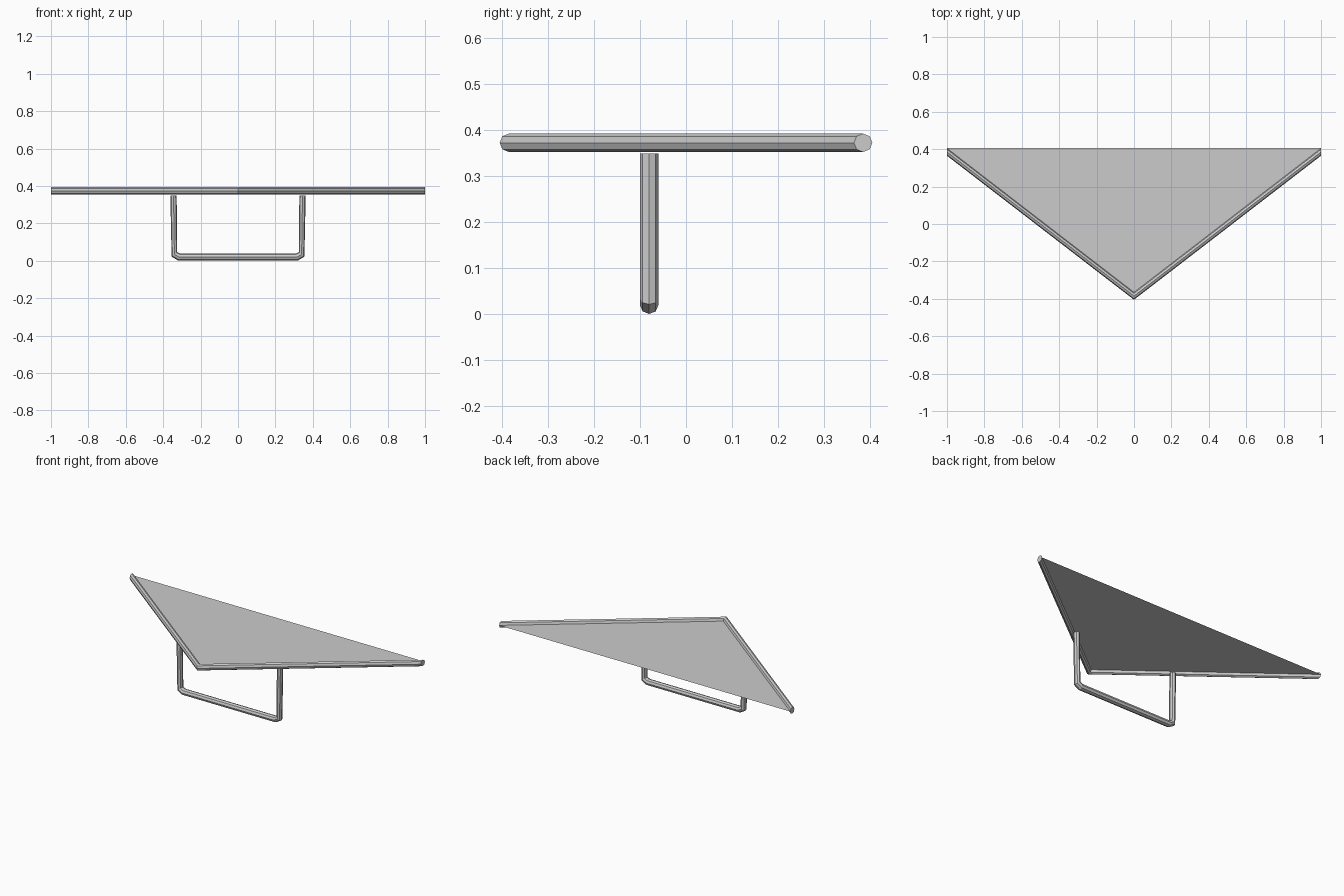
import bpy, bmesh, math
from mathutils import Vector

if "Cube" in bpy.data.objects:
    bpy.data.objects.remove(bpy.data.objects["Cube"])

SIDES = 8


def loft(name, rings):
    """Closed tube through rings given as (centre, half_axis_a, half_axis_b)."""
    bm = bmesh.new()
    loops = []
    for c, a, b in rings:
        c, a, b = Vector(c), Vector(a), Vector(b)
        loops.append([bm.verts.new(c + a * math.cos(t) + b * math.sin(t))
                      for t in (2 * math.pi * i / SIDES for i in range(SIDES))])
    for p, q in zip(loops, loops[1:]):
        for i in range(SIDES):
            j = (i + 1) % SIDES
            bm.faces.new((p[i], p[j], q[j], q[i]))
    bm.faces.new(loops[0])
    bm.faces.new(loops[-1])
    bmesh.ops.recalc_face_normals(bm, faces=bm.faces)
    return finish(name, bm)


def finish(name, bm):
    me = bpy.data.meshes.new(name)
    bm.to_mesh(me)
    bm.free()
    ob = bpy.data.objects.new(name, me)
    bpy.context.collection.objects.link(ob)
    return ob


R = 0.02
WING_Z = 0.373

# Leading edge: V-shaped tube, ends cut square to x
loft("leading_edge", [((x, y, WING_Z), (0, R, 0), (0, 0, R))
                      for x, y in ((-1, 0.385), (0, -0.385), (1, 0.385))])

# Sail: single flat triangle
bm = bmesh.new()
bm.faces.new([bm.verts.new(p) for p in
              ((-1, 0.405, WING_Z), (0, -0.38, WING_Z), (1, 0.405, WING_Z))])
finish("sail", bm)

# Control bar: U-shaped tube with chamfered corners, (outer, inner) points in xz
half = [((0.362, 0.35), (0.328, 0.35)),
        ((0.355, 0.022), (0.325, 0.046)),
        ((0.320, 0.001), (0.310, 0.039))]
stations = half + [((-ox, oz), (-ix, iz)) for (ox, oz), (ix, iz) in reversed(half)]
rings = []
for (ox, oz), (ix, iz) in stations:
    centre = ((ox + ix) / 2, -0.08, (oz + iz) / 2)
    rings.append((centre, (0, R, 0), ((ox - ix) / 2, 0, (oz - iz) / 2)))
loft("control_bar", rings)
